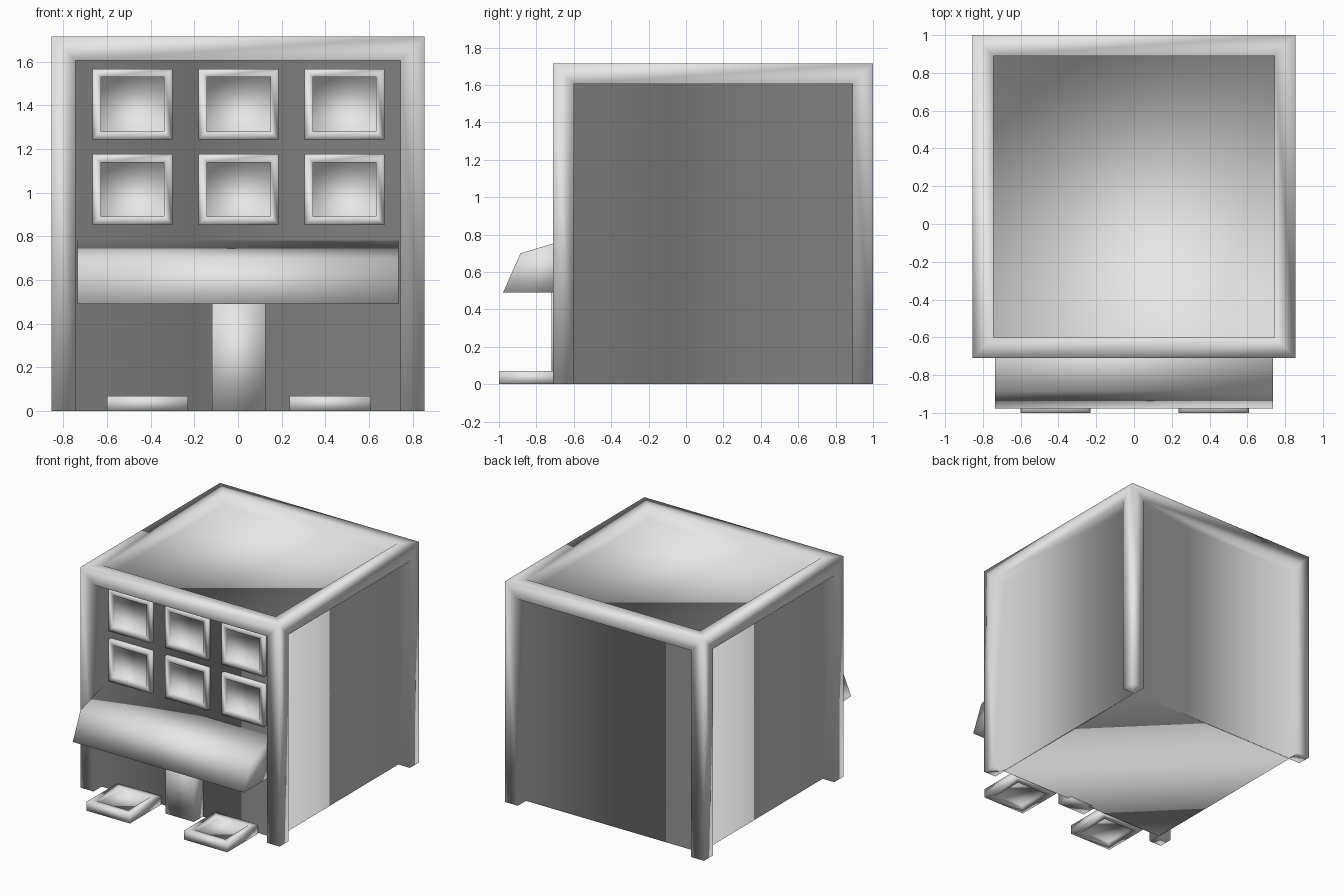
import bpy
import bmesh
from mathutils import Vector

if "Cube" in bpy.data.objects:
    bpy.data.objects.remove(bpy.data.objects["Cube"], do_unlink=True)

GREY = (0.8, 0.8, 0.8, 1)
plaster = bpy.data.materials.new("light_grey")
plaster.use_nodes = True
plaster.diffuse_color = GREY
plaster.node_tree.nodes["Principled BSDF"].inputs["Base Color"].default_value = GREY


def finish(bm, name):
    bmesh.ops.recalc_face_normals(bm, faces=bm.faces[:])
    for face in bm.faces:
        face.smooth = True
    mesh = bpy.data.meshes.new(name)
    bm.to_mesh(mesh)
    bm.free()
    mesh.materials.append(plaster)
    obj = bpy.data.objects.new(name, mesh)
    bpy.context.collection.objects.link(obj)


def new_box(low, high):
    bm = bmesh.new()
    bmesh.ops.create_cube(bm, size=1)
    low, high = Vector(low), Vector(high)
    for v in bm.verts:
        v.co = (low + high) / 2 + v.co * (high - low)
    bm.normal_update()
    return bm


def facing(bm, *directions):
    return [f for f in bm.faces if any(f.normal.dot(Vector(d)) > 0.9 for d in directions)]


def push_in(bm, faces, depth):
    panels = bmesh.ops.extrude_discrete_faces(bm, faces=faces)["faces"]
    for panel in panels:
        panel.normal_update()
        bmesh.ops.translate(bm, verts=panel.verts[:], vec=panel.normal * -depth)


def recess(bm, faces, border, depth):
    bmesh.ops.inset_individual(bm, faces=faces, thickness=border, use_even_offset=True)
    push_in(bm, faces, depth)


# Building: a block with recessed walls and roof between posts and top rails
bm = new_box((-0.855, -0.71, 0), (0.855, 1, 1.715))
sides = facing(bm, (1, 0, 0), (-1, 0, 0), (0, 1, 0), (0, -1, 0))
roof = facing(bm, (0, 0, 1))
bmesh.ops.inset_individual(bm, faces=sides + roof, thickness=0.11, use_even_offset=True)
for face in sides:
    for v in face.verts:
        if v.co.z < 0.5:
            v.co.z = 0
push_in(bm, sides + roof, 0.1)
ground = [f for f in bm.faces if all(v.co.z < 0.001 for v in f.verts)]
bmesh.ops.delete(bm, geom=ground, context="FACES")
bmesh.ops.edgeloop_fill(bm, edges=[e for e in bm.edges if e.is_boundary])
finish(bm, "building")

# Two rows of three framed windows
for row, z in enumerate((1.015, 1.405)):
    for col, x in enumerate((-0.483, 0.003, 0.488)):
        bm = new_box((x - 0.183, -0.64, z - 0.162), (x + 0.183, -0.58, z + 0.162))
        recess(bm, facing(bm, (0, -1, 0)), 0.038, 0.028)
        finish(bm, f"window_{row}_{col}")

# Awning: a side profile swept across the front
profile = [(-0.6, 0.785), (-0.885, 0.7), (-0.978, 0.49), (-0.6, 0.49)]
bm = bmesh.new()
end = bm.faces.new([bm.verts.new((-0.735, y, z)) for y, z in profile])
swept = bmesh.ops.extrude_face_region(bm, geom=[end], use_keep_orig=True)["geom"]
bmesh.ops.translate(bm, vec=(1.47, 0, 0),
                    verts=[g for g in swept if isinstance(g, bmesh.types.BMVert)])
finish(bm, "awning")

# Door column under the awning
finish(new_box((-0.12, -0.72, 0), (0.125, -0.58, 0.5)), "door_column")

# Low trays on either side of the door
for name, x in (("right_tray", -0.415), ("left_tray", 0.422)):
    bm = new_box((x - 0.186, -1, 0), (x + 0.186, -0.62, 0.07))
    recess(bm, facing(bm, (0, 0, 1), (0, 0, -1)), 0.05, 0.025)
    finish(bm, name)
